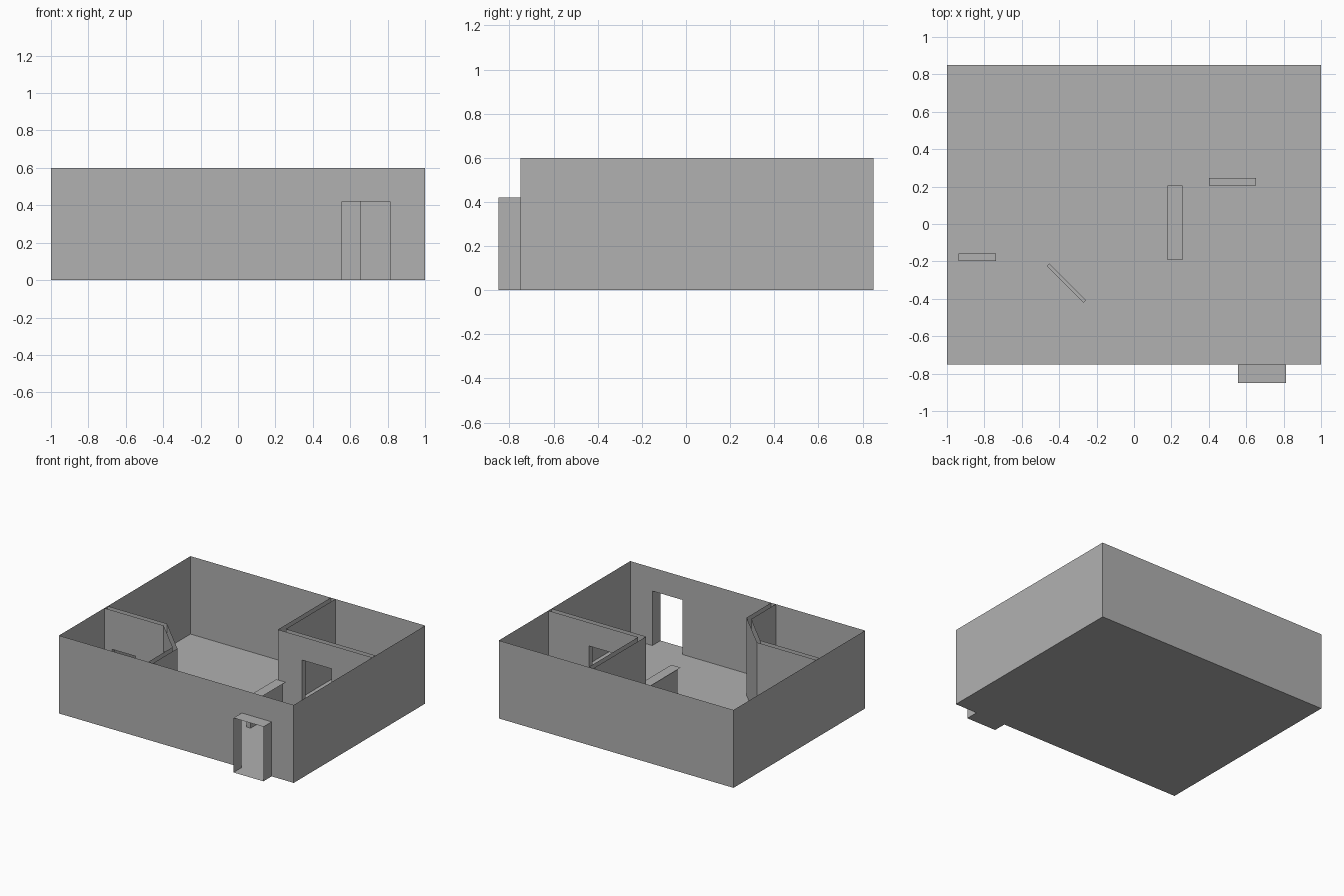
import bpy, bmesh
from mathutils import Vector

if "Cube" in bpy.data.objects:
    bpy.data.objects.remove(bpy.data.objects["Cube"])

H = 0.6        # wall height
DOOR = 0.42    # door height

# Mid grey used on every part
grey = bpy.data.materials.new("mid_grey")
grey.diffuse_color = (0.44, 0.44, 0.44, 1)
grey.use_nodes = True
grey.node_tree.nodes["Principled BSDF"].inputs["Base Color"].default_value = grey.diffuse_color


def make(name, quads):
    """Turn a list of quads into one welded sheet object."""
    bm = bmesh.new()
    for q in quads:
        bm.faces.new([bm.verts.new(p) for p in q])
    bmesh.ops.remove_doubles(bm, verts=bm.verts, dist=1e-5)
    me = bpy.data.meshes.new(name)
    bm.to_mesh(me)
    bm.free()
    me.materials.append(grey)
    ob = bpy.data.objects.new(name, me)
    bpy.context.collection.objects.link(ob)
    return ob


def upright(a, b, z0, z1):
    """Vertical quad between two plan points."""
    return [(*a, z0), (*b, z0), (*b, z1), (*a, z1)]


def flat(x0, x1, y0, y1, z):
    return [(x0, y0, z), (x1, y0, z), (x1, y1, z), (x0, y1, z)]


def panel(a, b, door=None, h=H):
    """Vertical sheet from a to b; door = (start point, end point, top)."""
    if not door:
        return [upright(a, b, 0, h)]
    p, q, top = door
    return [upright(a, p, 0, h), upright(p, q, top, h), upright(q, b, 0, h)]


def path(points, doors):
    """Sheets along a plan path; doors maps a segment number to its opening."""
    return [q for i in range(len(points) - 1)
            for q in panel(points[i], points[i + 1], doors.get(i))]


def lining(p, q, r, s, top):
    """Jambs and lintel joining opening p-q on one face to r-s on the other."""
    return [upright(p, r, 0, top), upright(q, s, 0, top),
            [(*p, top), (*q, top), (*s, top), (*r, top)]]


# Floor
make("floor", [flat(-1, 1, -0.75, 0.85, 0)])

# Outer walls, with the entrance opening in the front and a seam on the left
x0, x1 = 0.557, 0.812
make("outer_walls",
     panel((-1, -0.75), (1, -0.75), ((x0, -0.75), (x1, -0.75), DOOR))
     + panel((1, -0.75), (1, 0.85)) + panel((1, 0.85), (-1, 0.85))
     + panel((-1, 0.85), (-1, -0.157)))
make("left_room_outer_wall", panel((-1, -0.157), (-1, -0.75)))

# Entrance porch, open to the front
make("porch", [
    upright((x0, -0.85), (x0, -0.75), 0, DOOR),
    upright((x1, -0.85), (x1, -0.75), 0, DOOR),
    flat(x0, x1, -0.85, -0.75, DOOR),
    flat(x0, x1, -0.85, -0.75, 0)])

# Back right room wall with a doorway
yo, yi = 0.207, 0.247
do = (0.402, yo), (0.653, yo)
di = (0.402, yi), (0.653, yi)
make("right_room_wall",
     path([(0.195, 0.85), (0.195, yo), (1, yo)], {1: (*do, DOOR)})
     + path([(0.235, 0.85), (0.235, yi), (1, yi)], {1: (*di, DOOR)})
     + lining(*do, *di, DOOR))

# Front left room wall: low opening, diagonal door recess, return to the front
yo, yi = -0.157, -0.197
lo = (-0.937, yo), (-0.737, yo)
li = (-0.937, yi), (-0.737, yi)
mid, half = Vector((-0.3685, -0.3235)), Vector((0.098, -0.098))
step = Vector((0.014, 0.014))
face = tuple(mid - half), tuple(mid + half)
back = tuple(mid - half + step), tuple(mid + half + step)
make("left_room_wall",
     path([(-1, yo), (-0.495, yo), (-0.2, -0.452), (-0.2, -0.75)], {0: (*lo, 0.3)})
     + path([(-1, yi), (-0.495, yi), (-0.24, -0.452), (-0.24, -0.75)],
            {0: (*li, 0.3), 1: (*face, DOOR)})
     + lining(*lo, *li, 0.3) + lining(*face, *back, DOOR))
make("diagonal_door", [upright(*back, 0, DOOR)])

# Half-height counter support and its wider top
a, b, c, d = (0.2, 0.207), (0.2, -0.183), (0.235, -0.183), (0.235, 0.207)
make("counter_support", panel(a, b, h=0.21) + panel(b, c, h=0.21) + panel(c, d, h=0.21))
make("counter_top", [flat(0.18, 0.26, -0.193, 0.207, 0.212)])
